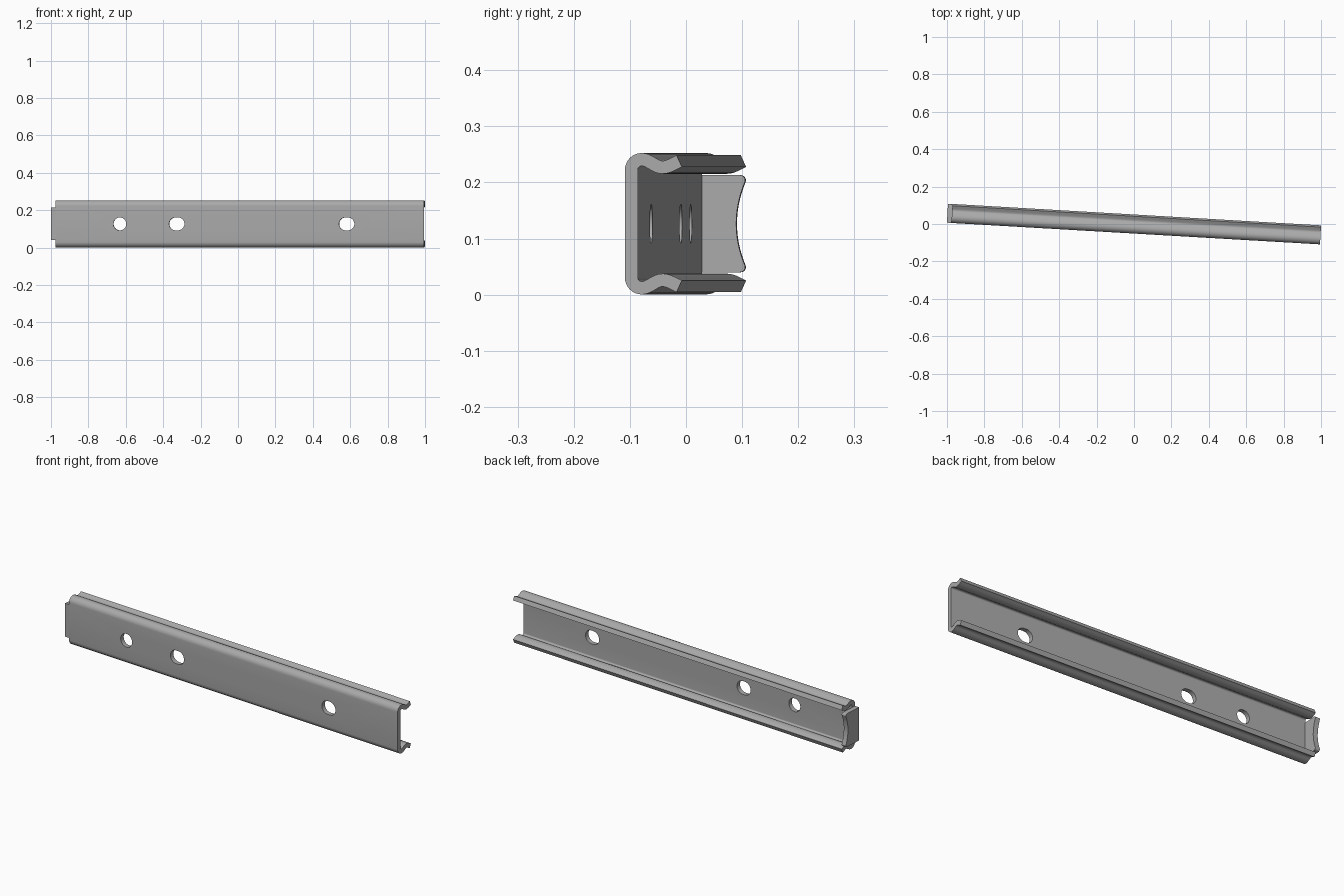
import bpy, bmesh, math
from mathutils import Vector

cube = bpy.data.objects.get("Cube")
if cube:
    bpy.data.objects.remove(cube)

TILT = -math.asin(0.058)
MID_Z = 0.1265
THICK = 0.023
START, END = -0.975, 0.999

steel = bpy.data.materials.new("grey steel")
steel.use_nodes = True
GREY = (0.4, 0.4, 0.4, 1)
steel.diffuse_color = GREY
steel.node_tree.nodes["Principled BSDF"].inputs["Base Color"].default_value = GREY


def extrude(name, outline, axis, lo, hi):
    """Closed 2D outline swept along the x or y axis, tilted with the rail."""
    bm = bmesh.new()
    if axis == "x":
        verts = [bm.verts.new((lo, a, b)) for a, b in outline]
        move = Vector((hi - lo, 0, 0))
    else:
        verts = [bm.verts.new((a, lo, b)) for a, b in outline]
        move = Vector((0, hi - lo, 0))
    face = bm.faces.new(verts)
    swept = bmesh.ops.extrude_face_region(bm, geom=[face], use_keep_orig=True)["geom"]
    bmesh.ops.translate(bm, vec=move, verts=[v for v in swept if isinstance(v, bmesh.types.BMVert)])
    bmesh.ops.recalc_face_normals(bm, faces=bm.faces)
    mesh = bpy.data.meshes.new(name)
    bm.to_mesh(mesh)
    bm.free()
    mesh.materials.append(steel)
    obj = bpy.data.objects.new(name, mesh)
    bpy.context.collection.objects.link(obj)
    obj.location.z = MID_Z
    obj.rotation_euler.z = TILT
    return obj


def activate(obj):
    bpy.ops.object.select_all(action="DESELECT")
    obj.select_set(True)
    bpy.context.view_layer.objects.active = obj


def arc(cx, cy, r, a0, a1, n):
    steps = [math.radians(a0 + (a1 - a0) * i / n) for i in range(n + 1)]
    return [(cx + r * math.cos(a), cy + r * math.sin(a)) for a in steps]


# Sheet centreline, upper half: rounded corner, then a grooved flange
R = 0.0185
web_y, top_z = -0.0395, 0.1145
half = arc(web_y + R, top_z - R, R, 180, 90, 8)
groove_y, tip_y = 0.016, 0.046
first = half[-1][0]
for i in range(1, 17):
    y = first + (tip_y - first) * i / 16
    if y < groove_y:
        phase = math.pi * (y - first) / (groove_y - first)
    else:
        phase = math.pi * (1 + (y - groove_y) / 0.043)
    half.append((y, top_z - 0.007 + 0.007 * math.cos(phase)))
line = [Vector((y, -z)) for y, z in reversed(half)] + [Vector(p) for p in half]

# Thicken the centreline to both sides
outer, inner = [], []
for i, p in enumerate(line):
    d = (line[min(i + 1, len(line) - 1)] - line[max(i - 1, 0)]).normalized()
    n = Vector((-d.y, d.x)) * THICK / 2
    outer.append(p + n)
    inner.append(p - n)
rail = extrude("channel_rail", outer + inner[::-1], "x", START, END)

# One round hole and two slots through the web
for x, spread in ((-0.63, 0), (-0.325, 0.0065), (0.585, 0.0065)):
    r = 0.0345
    slot = arc(x + spread, 0, r, -90, 90, 16) + arc(x - spread, 0, r, 90, 270, 16)
    if not spread:
        slot = arc(x, 0, r, 0, 348.75, 31)
    cutter = extrude("hole_cutter", slot, "y", -0.08, 0.02)
    cutter.hide_render = True
    mod = rail.modifiers.new("hole", "BOOLEAN")
    mod.operation = "DIFFERENCE"
    mod.solver = "EXACT"
    mod.object = cutter
    activate(rail)
    bpy.ops.object.modifier_apply(modifier=mod.name)
    bpy.data.objects.remove(cutter)

# Bent end tab with a hollowed rear edge and rounded corners
H, rear, r = 0.0865, 0.049, 0.009
corner = arc(rear - r, H - r, r, 90, -20, 6)
hollow = [(0.033 + 0.0145 * (z / 0.072) ** 2, z) for z in [0.072 - 0.009 * i for i in range(17)]]
tab_outline = [(-0.051, -H), (-0.051, H)] + corner + hollow
tab_outline += [(y, -z) for y, z in reversed(corner)]
tab = extrude("end_tab", tab_outline, "x", -0.999, START + 0.001)

for obj in (rail, tab):
    activate(obj)
    bpy.ops.object.shade_smooth_by_angle(angle=math.radians(30))
